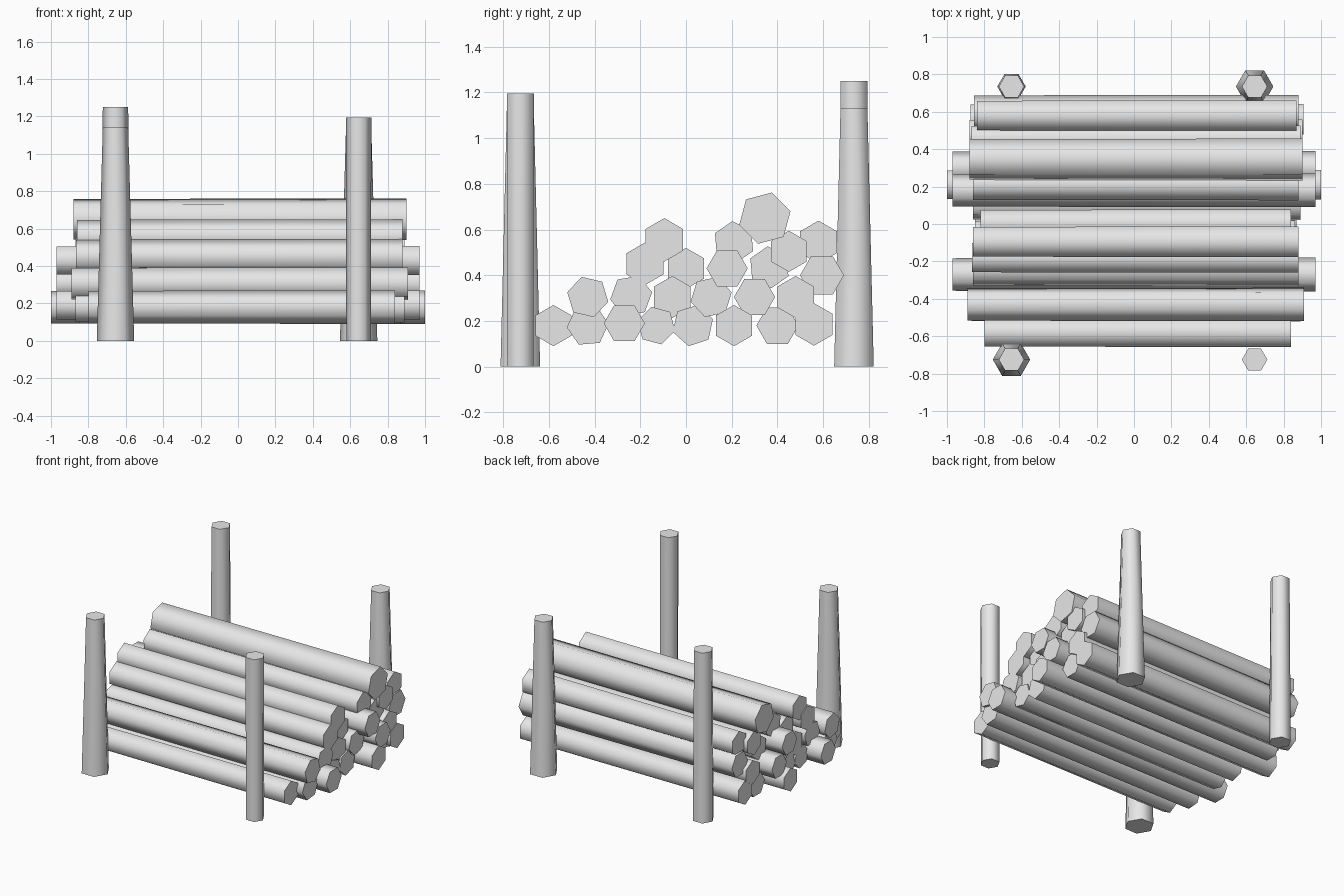
import bpy
import bmesh
from math import radians
from mathutils import Matrix

old = bpy.data.objects.get("Cube")
if old:
    bpy.data.objects.remove(old, do_unlink=True)

wood = bpy.data.materials.new("light_grey_wood")
wood.use_nodes = True
wood.diffuse_color = (0.8, 0.8, 0.8, 1)
wood.node_tree.nodes["Principled BSDF"].inputs["Base Color"].default_value = (0.8, 0.8, 0.8, 1)


def hex_prism(name, r_start, r_end, length, matrix):
    """Six-sided tapered prism along its local z, with smooth sides and crisp ends."""
    bm = bmesh.new()
    bmesh.ops.create_cone(bm, cap_ends=True, segments=6,
                          radius1=r_start, radius2=r_end, depth=length)
    # Put a vertex on local +x so that the turn angles have a fixed reference
    turn = Matrix.Rotation(radians(30), 4, 'Z')
    if max(v.co.x for v in bm.verts) < max(r_start, r_end) * 0.95:
        bm.transform(turn)
    bm.transform(matrix)
    mesh = bpy.data.meshes.new(name)
    bm.to_mesh(mesh)
    bm.free()
    mesh.materials.append(wood)
    obj = bpy.data.objects.new(name, mesh)
    bpy.context.collection.objects.link(obj)
    return obj


# Logs: y, z, radius, turn in degrees, left-hand end, right-hand end along x
rows = {
    "bottom_log": [
        (-.58, .18, .09, 30, -.80, .84), (-.43, .18, .092, 5, -.87, .89),
        (-.27, .19, .09, 0, -.97, .97), (-.13, .18, .085, 45, -.85, .87),
        (.03, .18, .092, 18, -.85, .87), (.21, .18, .09, 30, -1, 1),
        (.40, .18, .092, 0, -.86, .88), (.56, .185, .093, 30, -.875, .905)],
    "second_log": [
        (-.43, .305, .092, 47, -.89, .91), (-.24, .31, .093, 10, -.86, .88),
        (-.06, .305, .092, 30, -.85, .86), (.11, .305, .092, 13, -.86, .89),
        (.30, .305, .09, 0, -.97, .97), (.48, .305, .092, 30, -.88, .90)],
    "third_log": [
        (-.18, .45, .093, 30, -.865, .88), (0, .43, .09, 30, -.82, .84),
        (.18, .43, .09, 0, -.97, .97), (.365, .435, .092, 35, -.85, .87),
        (.595, .40, .096, 0, -.855, .88)],
    "upper_log": [
        (-.095, .555, .095, 30, -.86, .88), (.21, .545, .092, 35, -.86, .88),
        (.45, .505, .09, 30, -.87, .89), (.58, .545, .094, 30, -.84, .87)],
    "top_log": [(.345, .65, .116, 15, -.88, .90)],
}
parts = []
# Columns send local x, y, z to world y, z, x
along_x = Matrix(((0, 0, 1, 0), (1, 0, 0, 0), (0, 1, 0, 0), (0, 0, 0, 1)))
for row, logs in rows.items():
    for i, (y, z, r, turn, x0, x1) in enumerate(logs, 1):
        place = (Matrix.Translation(((x0 + x1) / 2, y, z)) @ along_x
                 @ Matrix.Rotation(radians(turn), 4, 'Z'))
        parts.append(hex_prism(f"{row}_{i}", r * .965, r, x1 - x0, place))

# Corner posts: x, y, bottom radius, top radius, height
posts = {
    "front_left_post": (.645, -.725, .066, .068, 1.195),
    "front_right_post": (-.655, -.725, .10, .068, 1.14),
    "back_left_post": (.645, .735, .10, .068, 1.13),
    "back_right_post": (-.655, .735, .076, .068, 1.25),
}
for name, (x, y, r0, r1, h) in posts.items():
    parts.append(hex_prism(name, r0, r1, h, Matrix.Translation((x, y, h / 2))))

# Smooth round the sides, keep the sawn ends sharp
bpy.ops.object.select_all(action='DESELECT')
for obj in parts:
    obj.select_set(True)
bpy.context.view_layer.objects.active = parts[0]
bpy.ops.object.shade_smooth_by_angle(angle=radians(70))
